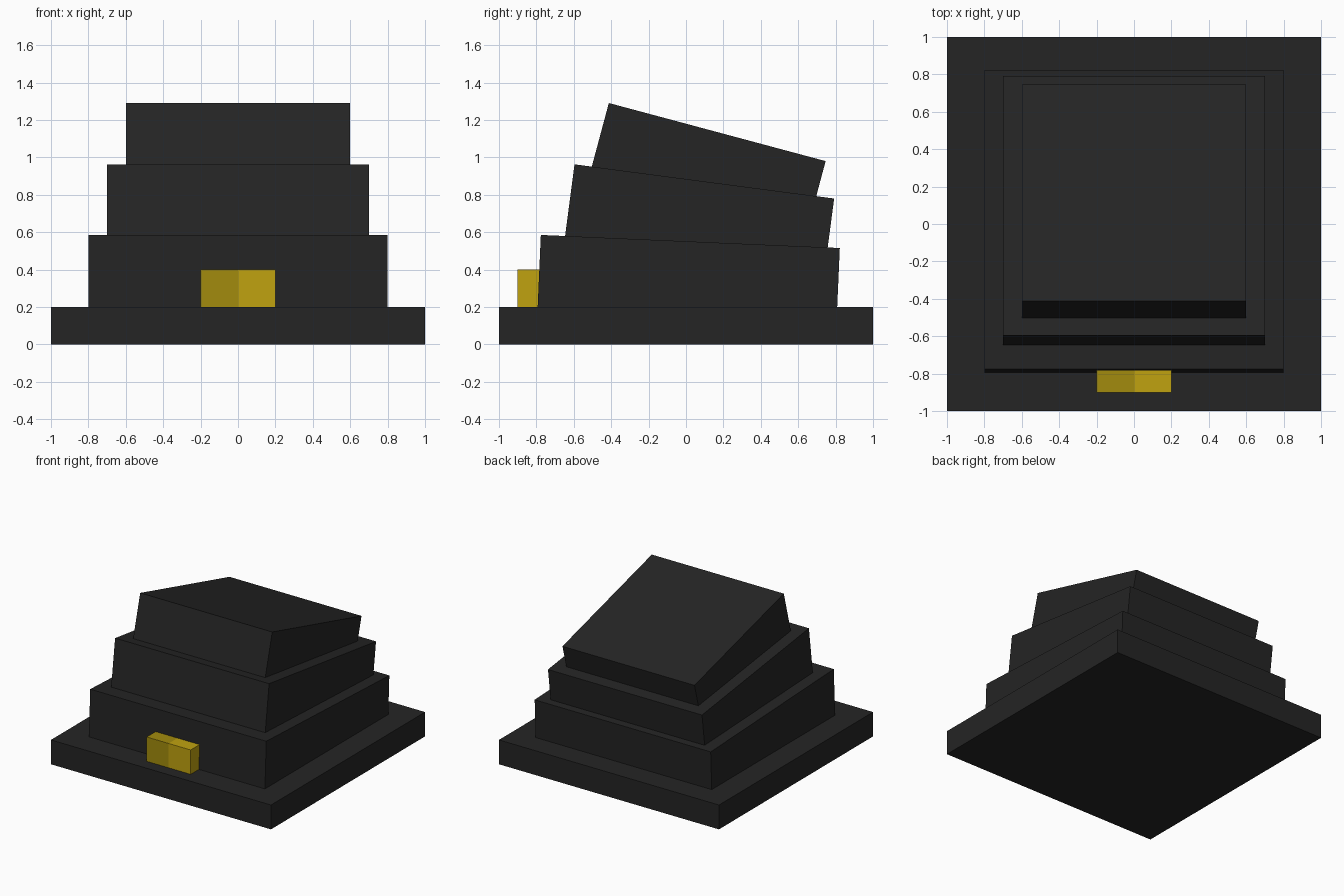
import bpy
import bmesh
from math import radians, sin, cos
from mathutils import Matrix, Vector

cube = bpy.data.objects.get("Cube")
if cube:
    bpy.data.objects.remove(cube, do_unlink=True)


def make_material(name, rgb):
    mat = bpy.data.materials.new(name)
    mat.use_nodes = True
    color = (*rgb, 1.0)
    mat.diffuse_color = color
    mat.node_tree.nodes["Principled BSDF"].inputs["Base Color"].default_value = color
    return mat


charcoal = make_material("charcoal", (0.018, 0.018, 0.018))
gold = make_material("gold", (0.53, 0.365, 0.005))
dark_gold = make_material("dark_gold", (0.365, 0.26, 0.004))


def box(name, size, center, mat, tilt=0.0):
    """Box with its front edge raised by tilt degrees."""
    mesh = bpy.data.meshes.new(name)
    bm = bmesh.new()
    bmesh.ops.create_cube(bm, size=1.0, matrix=Matrix.Diagonal((*size, 1.0)))
    bm.to_mesh(mesh)
    bm.free()
    mesh.materials.append(mat)
    obj = bpy.data.objects.new(name, mesh)
    obj.location = center
    obj.rotation_euler.x = -radians(tilt)
    bpy.context.collection.objects.link(obj)
    return obj


# Flat square base
box("base", (2.0, 2.0, 0.2), (0, 0, 0.1), charcoal)

# Stacked tiers, each smaller and tilted further back: name, width, tilt, top centre y and z
TIER_DEPTH = 0.4
for name, width, tilt, y, z in (
    ("lower_tier", 1.6, 2.5, 0.023, 0.55),
    ("middle_tier", 1.4, 7.5, 0.098, 0.871),
    ("upper_tier", 1.2, 15.0, 0.167, 1.135),
):
    a = radians(tilt)
    center = Vector((0, y, z)) - Vector((0, sin(a), cos(a))) * TIER_DEPTH / 2
    box(name, (width, width, TIER_DEPTH), center, charcoal, tilt)

# Two-tone block on the front of the base
for name, x, mat in (("front_block_right", -0.1, dark_gold), ("front_block_left", 0.1, gold)):
    box(name, (0.2, 0.2, 0.2), (x, -0.8, 0.3), mat)
